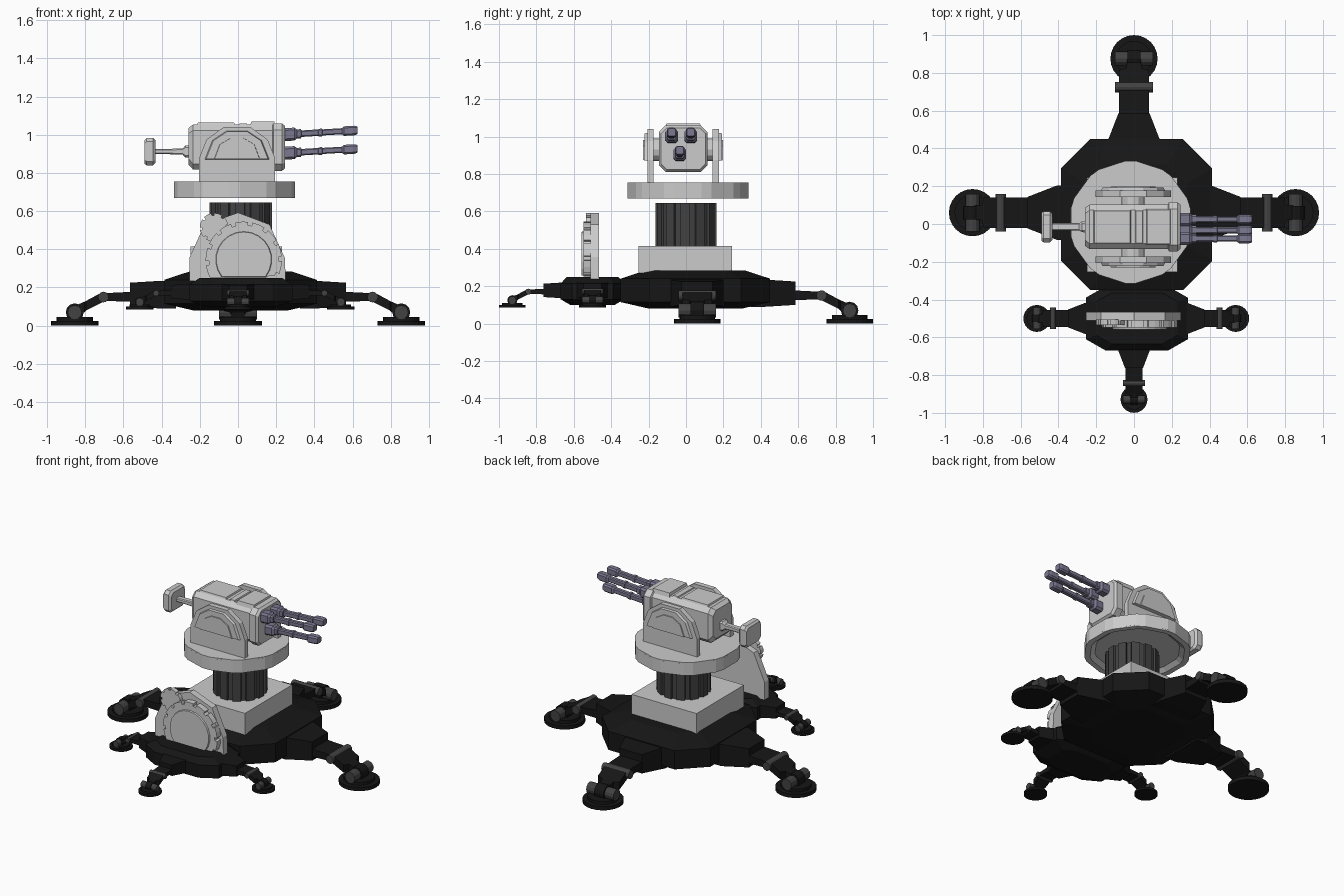
import bpy, bmesh
from math import sin, cos, pi, radians
from mathutils import Vector, Matrix

if "Cube" in bpy.data.objects:
    bpy.data.objects.remove(bpy.data.objects["Cube"])


def material(name, r, g, b):
    m = bpy.data.materials.new(name)
    m.diffuse_color = (r, g, b, 1)
    m.use_nodes = True
    m.node_tree.nodes["Principled BSDF"].inputs["Base Color"].default_value = m.diffuse_color
    return m


BLACK = material("black_paint", 0.008, 0.008, 0.008)
DARK = material("dark_steel", 0.055, 0.055, 0.055)
BLUE = material("gunmetal", 0.2, 0.19, 0.28)


def loft(name, rings, mat=None, xf=None):
    """Skin equal-sized rings of points into a closed solid."""
    bm = bmesh.new()
    vs = [[bm.verts.new(p) for p in r] for r in rings]
    n = len(vs[0])
    for a, b in zip(vs, vs[1:]):
        for i in range(n):
            bm.faces.new((a[i], a[(i + 1) % n], b[(i + 1) % n], b[i]))
    bm.faces.new(vs[0])
    bm.faces.new(vs[-1])
    bmesh.ops.recalc_face_normals(bm, faces=bm.faces)
    if xf:
        bm.transform(xf)
    me = bpy.data.meshes.new(name)
    bm.to_mesh(me)
    bm.free()
    ob = bpy.data.objects.new(name, me)
    bpy.context.collection.objects.link(ob)
    if mat:
        me.materials.append(mat)
    return ob


def box(name, x0, x1, y0, y1, z0, z1, mat=None, xf=None):
    return loft(name, [[(x0, y0, z), (x1, y0, z), (x1, y1, z), (x0, y1, z)] for z in (z0, z1)], mat, xf)


def plate(name, pts, y0, y1, inset=1.0):
    """Extrude an xz outline along y; inset shrinks the y0 face."""
    cx = sum(p[0] for p in pts) / len(pts)
    cz = sum(p[1] for p in pts) / len(pts)
    front = [(cx + (x - cx) * inset, y0, cz + (z - cz) * inset) for x, z in pts]
    return loft(name, [front, [(x, y1, z) for x, z in pts]])


def disc(name, r, z0, z1, n, c=(0, 0), mat=None, xf=None):
    return loft(name, [[(c[0] + r * cos(2 * pi * i / n), c[1] + r * sin(2 * pi * i / n), z)
                        for i in range(n)] for z in (z0, z1)], mat, xf)


def rod(name, r, half, u, z, mat, xf):
    """Cylinder lying along local y."""
    return loft(name, [[(u + r * cos(pi * i / 6), y, z + r * sin(pi * i / 6)) for i in range(12)]
                       for y in (-half, half)], mat, xf)


def crect(x, cy, cz, hy, hz, c):
    """Chamfered rectangle across x."""
    q = [(hy, hz - c), (hy - c, hz), (c - hy, hz), (-hy, hz - c),
         (-hy, c - hz), (c - hy, -hz), (hy - c, -hz), (hy, c - hz)]
    return [(x, cy + a, cz + b) for a, b in q]


def body(name, cx, cy, hx, hy, kx, ky, levels):
    q = [(hx, ky), (kx, hy), (-kx, hy), (-hx, ky), (-hx, -ky), (-kx, -hy), (kx, -hy), (hx, -ky)]
    return loft(name, [[(cx + x * k, cy + y * k, z) for x, y in q] for z, k in levels], BLACK)


def leg(name, ox, oy, z0, angle, b, s):
    xf = Matrix.Translation((ox, oy, z0)) @ Matrix.Rotation(radians(angle), 4, 'Z') @ Matrix.Scale(s, 4)
    b /= s

    def arm(part, st):
        loft(f"{name}_{part}", [[(b + u, w, lo), (b + u, -w, lo), (b + u, -w, hi), (b + u, w, hi)]
                                for u, w, lo, hi in st], BLACK, xf)
    arm("hip", [(-.08, .145, .09, .235), (0, .145, .09, .235), (.16, .083, .10, .225)])
    arm("upper_arm", [(.14, .08, .125, .178), (.30, .08, .13, .17)])
    arm("lower_arm", [(.29, .08, .13, .172), (.32, .08, .115, .168), (.39, .08, .08, .13),
                      (.40, .04, .07, .125), (.46, .035, .035, .10)])
    rod(f"{name}_knee", .028, .10, b + .30, .15, DARK, xf)
    rod(f"{name}_ankle", .037, .10, b + .45, .07, DARK, xf)
    rod(f"{name}_ankle_hub", .047, .035, b + .45, .07, BLACK, xf)
    disc(f"{name}_foot_pad", .125, 0, .025, 24, (b + .45, 0), BLACK, xf)
    disc(f"{name}_foot_top", .095, .025, .045, 24, (b + .45, 0), BLACK, xf)


# Main base and the smaller shield base with three legs each
body("main_base", .014, .05, .40, .40, .245, .245, [(.08, .62), (.115, 1), (.24, 1), (.285, .66)])
body("shield_base", .015, -.5, .27, .17, .165, .11, [(.10, .7), (.13, 1), (.215, 1), (.25, .8)])
for nm, ang, b, bs in (("right", 0, .405, .27), ("left", 180, .405, .27)):
    leg(f"main_{nm}_leg", 0, .06, 0, ang, b, 1)
    leg(f"small_{nm}_leg", .012, -.5, .085, ang, bs, .57)
leg("main_back_leg", 0, .06, 0, 90, .365, 1)
leg("small_front_leg", 0, -.5, .085, -90, .172, .57)

# Pedestal and ribbed column
box("pedestal", -.25, .23, -.255, .245, .27, .415)
ribs = []
for i in range(12):
    for d, r in ((-11, .165), (7, .165), (8, .152), (18, .152)):
        a = radians(30 * i + d)
        ribs.append((.015 + r * cos(a), r * sin(a)))
loft("column", [[(x, y, z) for x, y in ribs] for z in (.41, .645)], DARK)

# Turntable: ten-sided drum with clipped corners and a recessed underside
rim = []
for i in range(10):
    for d in (-5, 5):
        a = radians(90 + 36 * i + d)
        rim.append((cos(a), sin(a)))
loft("turntable", [[(-.018 + x * r, .01 + y * r, z) for x, y in rim]
                   for r, z in ((.26, .69), (.29, .668), (.325, .668), (.325, .755))])
for i in range(10):
    xf = Matrix.Translation((-.018, .01, 0)) @ Matrix.Rotation(radians(108 + 36 * i), 4, 'Z')
    box(f"turntable_panel_{i}", .29, .317, -.072, .072, .676, .747, None, xf)

# Side brackets carrying the gun
side = [(-.205, .75), (-.205, .875), (-.165, .975), (-.075, 1.04), (.065, 1.04),
        (.155, .975), (.195, .875), (.195, .75)]
arch = [(-.175, .87), (-.135, .97), (-.06, 1.02), (.05, 1.02), (.125, .97), (.165, .87)]
panel = [(-.13, .87), (-.10, .95), (-.04, .985), (.03, .985), (.09, .95), (.12, .87)]
for nm, s in (("front", -1), ("back", 1)):
    plate(f"{nm}_bracket", side, -.015 + s * .192, -.015 + s * .158)
    plate(f"{nm}_bracket_arch", arch, -.015 + s * .208, -.015 + s * .19, .95)
    plate(f"{nm}_bracket_panel", panel, -.015 + s * .214, -.015 + s * .19, .94)
    xf = Matrix.Translation((-.005, -.015 + s * .14, .93))
    rod(f"{nm}_trunnion", .06, .03, 0, 0, None, xf)

# Gun housing with front collar and roof panels
loft("gun_housing", [crect(-.26, -.015, .94, .10, .095, .03), crect(-.235, -.015, .935, .118, .118, .03),
                     crect(.18, -.015, .935, .118, .118, .03), crect(.185, -.015, .935, .13, .124, .035),
                     crect(.23, -.015, .935, .13, .124, .035), crect(.245, -.015, .935, .118, .112, .03)])
for nm, x0, x1, h, z in (("rear", -.21, -.02, .085, 1.063), ("middle", .01, .045, .085, 1.06),
                         ("front", .07, .19, .09, 1.07)):
    loft(f"{nm}_roof_panel", [[(x0 - t, -.015 - h - t, zz), (x1 + t, -.015 - h - t, zz),
                               (x1 + t, -.015 + h + t, zz), (x0 - t, -.015 + h + t, zz)]
                              for t, zz in ((.008, 1.04), (0, z))])

# Three stepped barrels, tilted slightly upward
profile = [(.235, .034), (.295, .034), (.308, .024), (.33, .024), (.332, .017), (.42, .017),
           (.422, .02), (.44, .02), (.442, .016), (.545, .016), (.555, .025), (.61, .025), (.625, .02)]
for i, (y, z) in enumerate(((-.077, 1.0), (.025, 1.0), (-.033, .903))):
    loft(f"barrel_{i + 1}", [crect(x, y, z + .06 * (x - .24), h, h, h * .35) for x, h in profile], BLUE)

# Rear grip: tapering rod and end plate
loft("grip_rod", [crect(-.25, -.015, .912, .03, .032, .01), crect(-.275, -.015, .912, .028, .032, .01),
                  crect(-.29, -.015, .912, .02, .016, .006), crect(-.44, -.015, .912, .02, .012, .005)])
loft("grip_plate", [crect(-.49, -.015, .91, .075, .062, .02), crect(-.478, -.015, .912, .082, .072, .02),
                    crect(-.445, -.015, .912, .082, .072, .02), crect(-.432, -.015, .912, .07, .06, .02)])

# Shield plate with large and small gear discs
plate("shield", [(-.255, .235), (-.255, .355), (-.175, .53), (0, .592), (.165, .53),
                 (.245, .355), (.25, .235)], -.51, -.465)


def gear(name, cx, cz, r, depth, n, a0, a1, y0, y1):
    pts = []
    for i in range(n):
        for f, rr in ((0, r - depth), (.24, r - depth), (.25, r), (.6, r), (.99, r)):
            a = radians(a0 + (a1 - a0) * (i + f) / n)
            pts.append((cx + rr * cos(a), cz + rr * sin(a)))
    return plate(name, pts, y0, y1)


gear("shield_large_gear", .03, .345, .2, .018, 9, -28, 208, -.548, -.505)
gear("shield_small_gear", -.125, .515, .075, .012, 8, 0, 360, -.535, -.505)
hub = [(.03 + .15 * cos(radians(a)), .345 + .15 * sin(radians(a))) for a in range(-38, 219, 16)]
plate("shield_gear_hub", hub, -.558, -.54, .96)
